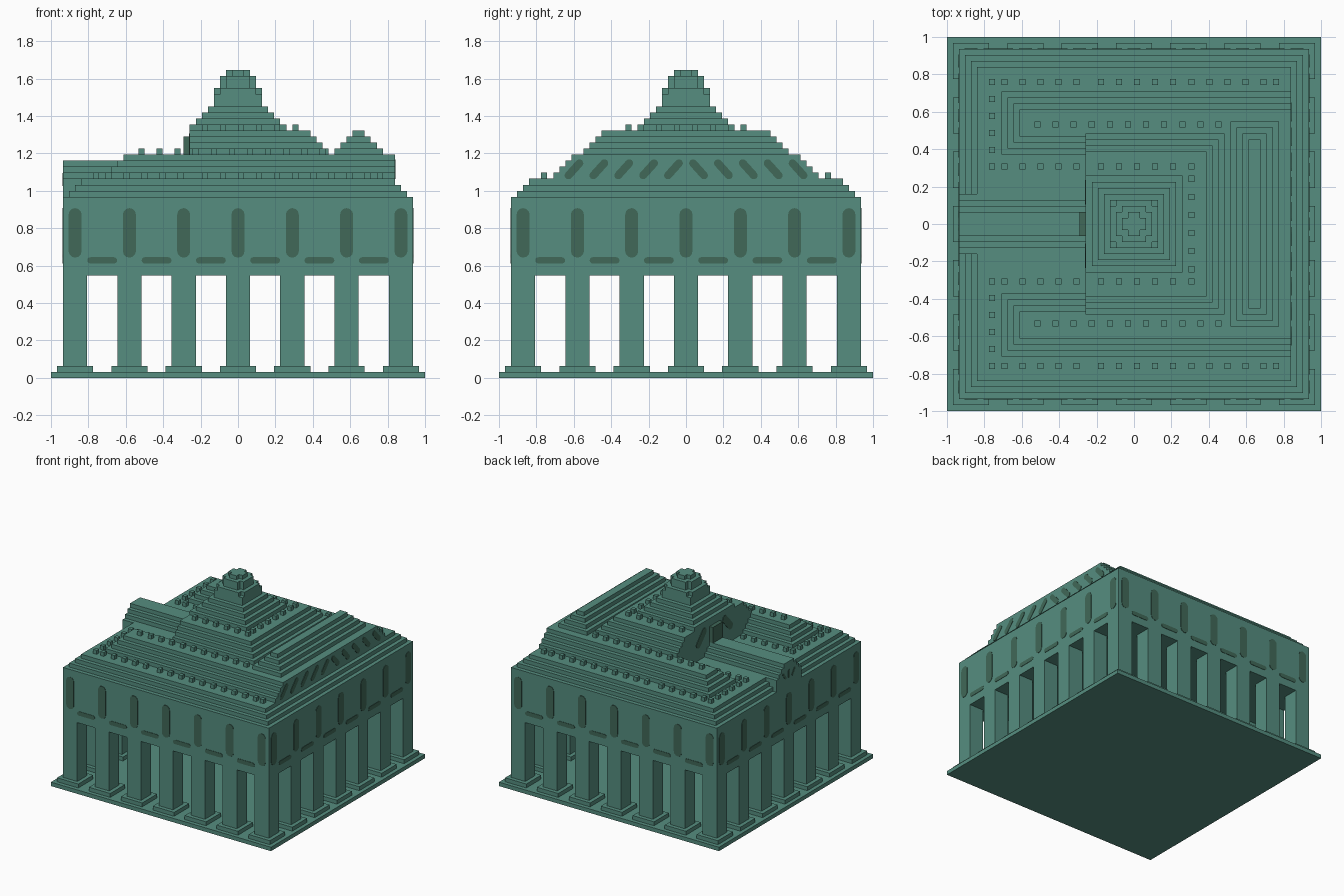
import bpy, bmesh, math
from mathutils import Matrix, Vector

cube = bpy.data.objects.get("Cube")
if cube:
    bpy.data.objects.remove(cube, do_unlink=True)

U = 2 / 62  # block size of the stepped masonry


def material(name, rgb):
    m = bpy.data.materials.new(name)
    m.use_nodes = True
    m.diffuse_color = (*rgb, 1)
    m.node_tree.nodes["Principled BSDF"].inputs["Base Color"].default_value = (*rgb, 1)
    return m


STONE = material("verdigris", (0.092, 0.27, 0.215))
DARK = material("dark_verdigris", (0.052, 0.14, 0.098))


def finish(name, bm, mat):
    me = bpy.data.meshes.new(name)
    bm.to_mesh(me)
    bm.free()
    me.materials.append(mat)
    ob = bpy.data.objects.new(name, me)
    bpy.context.scene.collection.objects.link(ob)
    return ob


def blocks(name, boxes, mat=STONE):
    """One object from boxes given as (x0, x1, y0, y1, z0, z1) in block units."""
    bm = bmesh.new()
    for x0, x1, y0, y1, z0, z1 in boxes:
        mid = Vector((x0 + x1, y0 + y1, z0 + z1)) * U / 2
        size = Vector((x1 - x0, y1 - y0, z1 - z0)) * U
        bmesh.ops.create_cube(bm, size=1, matrix=Matrix.Translation(mid) @ Matrix.Diagonal(size).to_4x4())
    return finish(name, bm, mat)


def square(h, z0, z1, cx=0, cy=0):
    return (cx - h, cx + h, cy - h, cy + h, z0, z1)


def slots(name, items, dist, turn):
    """Round-ended plates (across, height, length, width, tilt) on a wall facing turn from the front."""
    bm = bmesh.new()
    for across, height, length, width, tilt in items:
        r = width / 2
        ring = []
        for i in range(14):
            a = math.pi * (i if i < 7 else i - 1) / 6
            shift = (length / 2 - r) * (1 if i < 7 else -1)
            p = Vector((r * math.cos(a), 0, r * math.sin(a) + shift))
            p.rotate(Matrix.Rotation(tilt, 3, 'Y'))
            ring.append(bm.verts.new(p + Vector((across, -dist - 0.003, height))))
        face = bm.faces.new(ring)
        out = bmesh.ops.extrude_face_region(bm, geom=[face])["geom"]
        bmesh.ops.translate(bm, vec=(0, 0.006, 0), verts=[v for v in out if isinstance(v, bmesh.types.BMVert)])
    bmesh.ops.recalc_face_normals(bm, faces=bm.faces)
    bmesh.ops.rotate(bm, cent=(0, 0, 0), matrix=Matrix.Rotation(turn, 3, 'Z'), verts=bm.verts)
    return finish(name, bm, DARK)


# Ground slab, columns and stepped column bases
blocks("ground_slab", [square(31, 0, 1)])
grid = range(-27, 28, 9)
spots = [(x, y) for x in grid for y in grid if 27 in (abs(x), abs(y))]
blocks("column_bases", [square(3, 1, 2, x, y) for x, y in spots])
blocks("columns", [square(2, 2, 17, x, y) for x, y in spots])

# Main storey and cornice steps
blocks("upper_storey", [square(29, 17, 30)])
blocks("cornice_steps", [square(28 - k, 30 + k, 31 + k) for k in range(3)])

# Painted slots on all four walls
wall_marks = [(9 * k * U, 0.775, 0.265, 0.07, 0) for k in range(-3, 4)]
wall_marks += [((9 * k + 4.5) * U, 0.628, 0.16, 0.034, math.pi / 2) for k in range(-3, 3)]
for side, turn in (("front", 0), ("left", 1), ("back", 2), ("right", 3)):
    slots(side + "_wall_slots", wall_marks, 29 * U, turn * math.pi / 2)

# Lower roof: wide gabled block with two arms enclosing a terrace
roof = []
for k in range(4):
    z = 33 + k
    roof.append((-8, 26, k - 22, 22 - k, z, z + 1))
    for s in (-1, 1):
        inner, outer = s * (11.5 + k), s * (22 - k)
        roof.append((k - 22, -8, min(inner, outer), max(inner, outer), z, z + 1))
blocks("lower_roof", roof)

# Stepped central roof, cut flat on one side
blocks("central_roof", [(-8, 15 - k, k - 15, 15 - k, 37 + k, 38 + k) for k in range(4)])

# Tower steps and rounded crown
blocks("tower_steps", [square(8 - k, 41 + k, 42 + k) for k in range(4)] + [square(4, 45, 47)])


def clipped(h, z0, z1):
    return [(-h, h, 1 - h, h - 1, z0, z1), (1 - h, h - 1, -h, h, z0, z1)]


blocks("tower_crown", clipped(4, 47, 48) + clipped(3, 48, 50) + clipped(2, 50, 51))

# Cross ridge along one edge
blocks("side_ridge", [(16 + k, 24 - k, k - 17, 17 - k, 37 + k, 38 + k) for k in range(4)])

# Entrance ridge running to the flat face of the central roof
blocks("entrance_ridge", [(-29, -26, -5, 5, 30, 33)]
       + [(-29, -8, k - 4, 4 - k, 33 + k, 34 + k) for k in range(3)])
blocks("entrance_niche", [(-9, -8, -2, 2, 36, 40)], DARK)

# Rows of small cube ornaments
long_row = [-21.5 + 3 * k for k in range(5)] + [-5.5 + 3 * k for k in range(10)]
studs = []
for s in (-1, 1):
    studs += [(x, s * 23.5, 33) for x in [-23.5] + long_row + [23.5]]
    studs += [(-23.5, s * (9.5 + 2.8 * k), 33) for k in range(5)]
    studs += [(x, s * 16.5, 37) for x in range(-16, 15, 3)]
    studs += [(x, s * 9.5, 33 if x < -8 else 41) for x in long_row if x < 10]
    studs += [(9.5, s * y, 41) for y in (1.5, 4.5, 7.5)]
blocks("roof_studs", [square(0.5, z, z + 1, x, y) for x, y, z in studs])

# Tilted slots on the gable, the central face and the entrance gable
gable = [(s * (0.067 + 0.133 * k), 1.115, 0.13, 0.042, -s * math.radians(42))
         for s in (-1, 1) for k in range(5)]
slots("gable_slots", gable, 26 * U, math.pi / 2)
slots("central_face_slots", [(s * 0.17, 1.235, 0.17, 0.06, -s * math.radians(42)) for s in (-1, 1)],
      8 * U, -math.pi / 2)
slots("entrance_gable_slots", [(s * 0.06, 1.06, 0.07, 0.02, s * math.radians(35)) for s in (-1, 0, 1)],
      29 * U, -math.pi / 2)
